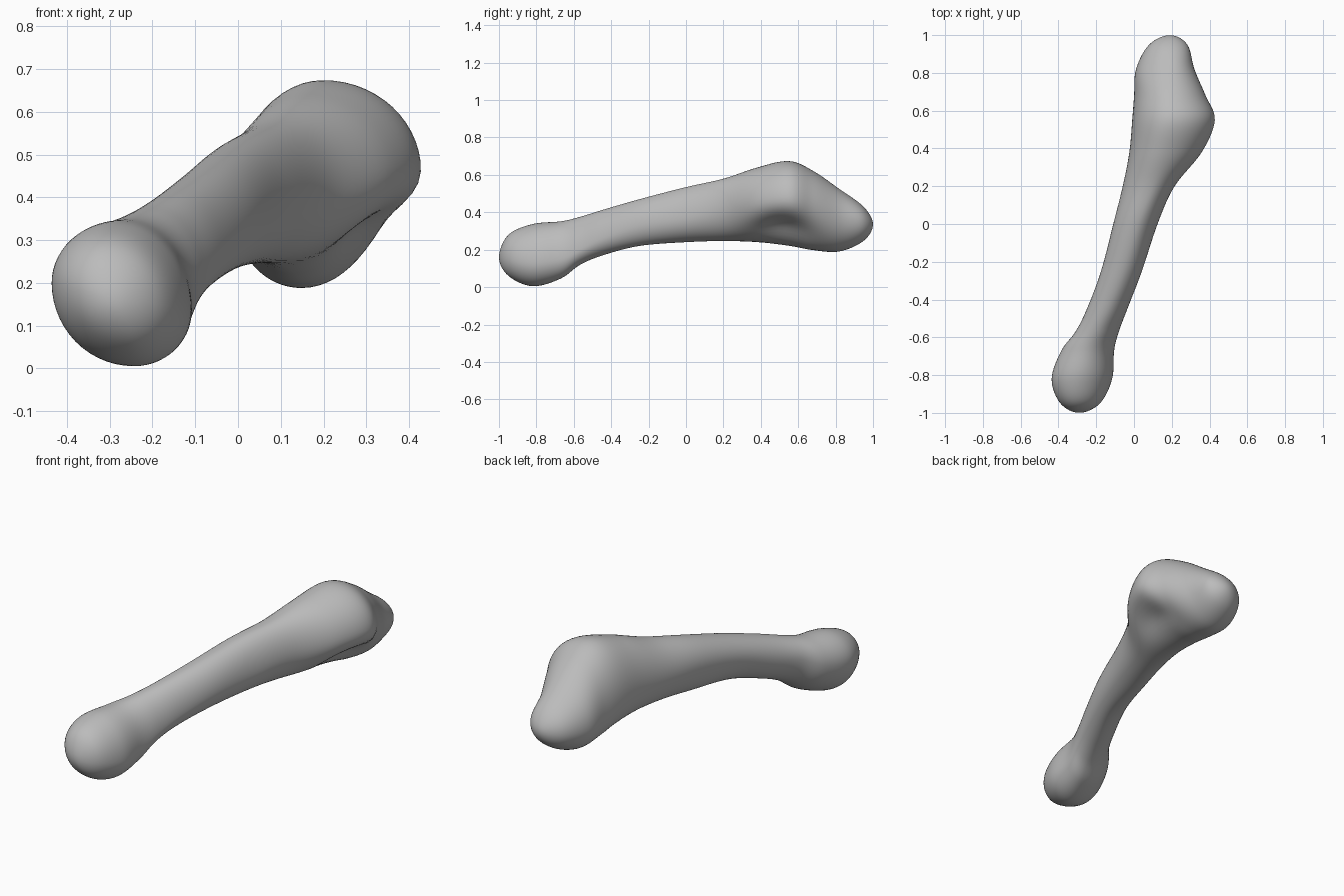
import bpy
import bmesh
from math import sin, cos, pi, exp

STEPS_ALONG = 8      # rings between two sections
STEPS_QUARTER = 14   # points per quarter of a ring

default_cube = bpy.data.objects.get("Cube")
if default_cube:
    bpy.data.objects.remove(default_cube, do_unlink=True)


def section(y, left, right, top, bottom):
    """A cross-section given by its four extreme (x, z) points."""
    return [y, *left, *right, *top, *bottom]


def tip(y, point):
    """A section shrunk to one point that closes an end."""
    return section(y, point, point, point, point)


def mirrored(row):
    """Swap opposite extremes, so the surface turns over roundly at a tip."""
    y, lx, lz, rx, rz, tx, tz, bx, bz = row
    return [y, rx, rz, lx, lz, bx, bz, tx, tz]


def spline(a, b, c, d, t):
    """Smooth interpolation from b to c."""
    return [0.5 * (2 * q + (r - p) * t + (2 * p - 5 * q + 4 * r - s) * t * t
                   + (3 * q - p - 3 * r + s) * t ** 3)
            for p, q, r, s in zip(a, b, c, d)]


def ring_points(row):
    """Join the four extremes with elliptical quarters."""
    y, lx, lz, rx, rz, tx, tz, bx, bz = row
    hollow = 0.25 * exp(-((y - 0.52) / 0.17) ** 2)  # undercut below the head
    quarters = [
        ((rx, rz), (tx, tz), 0),
        ((lx, lz), (tx, tz), 0),
        ((lx, lz), (bx, bz), 0),
        ((rx, rz), (bx, bz), hollow),
    ]
    points = []
    for index, (side, pole, dent) in enumerate(quarters):
        for step in range(STEPS_QUARTER):
            angle = 0.5 * pi * step / STEPS_QUARTER
            if index % 2:
                angle = 0.5 * pi - angle
            pull = 1 - dent * sin(2 * angle) ** 2
            x = pole[0] + (side[0] - pole[0]) * cos(angle) * pull
            z = side[1] + (pole[1] - side[1]) * sin(angle) * pull
            points.append((x, y, z))
    return points


# Sections from the front knuckle, along the shaft, to the rear head
sections = [
    tip(-1, (-.29, .16)),
    section(-.95, left=(-.39, .19), right=(-.18, .15), top=(-.3, .28), bottom=(-.26, .06)),
    section(-.82, left=(-.437, .2), right=(-.115, .13), top=(-.29, .338), bottom=(-.245, .004)),
    section(-.67, left=(-.385, .22), right=(-.105, .15), top=(-.25, .352), bottom=(-.2, .045)),
    section(-.57, left=(-.31, .27), right=(-.08, .2), top=(-.2, .375), bottom=(-.17, .117)),
    section(-.45, left=(-.25, .3), right=(-.035, .26), top=(-.14, .412), bottom=(-.13, .168)),
    section(-.25, left=(-.175, .36), right=(.042, .33), top=(-.06, .47), bottom=(-.05, .22)),
    section(0, left=(-.11, .4), right=(.125, .37), top=(.02, .535), bottom=(0, .24)),
    section(.2, left=(-.06, .4), right=(.215, .42), top=(.1, .58), bottom=(.06, .246)),
    section(.38, left=(-.025, .4), right=(.36, .45), top=(.16, .64), bottom=(.1, .24)),
    section(.55, left=(-.01, .38), right=(.43, .46), top=(.2, .675), bottom=(.13, .22)),
    section(.68, left=(0, .34), right=(.38, .44), top=(.2, .622), bottom=(.15, .197)),
    section(.82, left=(.01, .33), right=(.32, .38), top=(.2, .525), bottom=(.15, .19)),
    section(.95, left=(.08, .33), right=(.283, .35), top=(.195, .43), bottom=(.17, .247)),
    tip(1, (.19, .335)),
]

# Rings interpolated between the sections
padded = [mirrored(sections[1])] + sections + [mirrored(sections[-2])]
rows = []
for i in range(len(sections) - 1):
    for step in range(STEPS_ALONG):
        rows.append(spline(*padded[i:i + 4], step / STEPS_ALONG))

# Skin the rings into one closed surface
bm = bmesh.new()
first = bm.verts.new(ring_points(rows[0])[0])
last = bm.verts.new(ring_points(sections[-1])[0])
rings = [[bm.verts.new(p) for p in ring_points(row)] for row in rows[1:]]
count = len(rings[0])
for k in range(count):
    n = (k + 1) % count
    bm.faces.new((first, rings[0][k], rings[0][n]))
    bm.faces.new((last, rings[-1][n], rings[-1][k]))
    for near, far in zip(rings, rings[1:]):
        bm.faces.new((near[k], far[k], far[n], near[n]))
bmesh.ops.recalc_face_normals(bm, faces=bm.faces)
for face in bm.faces:
    face.smooth = True

mesh = bpy.data.meshes.new("bone")
bm.to_mesh(mesh)
bm.free()
bone = bpy.data.objects.new("bone", mesh)
bpy.context.collection.objects.link(bone)

# Plain grey material
grey = bpy.data.materials.new("plain_grey")
grey.use_nodes = True
colour = (0.5, 0.5, 0.5, 1)
grey.diffuse_color = colour
grey.node_tree.nodes["Principled BSDF"].inputs["Base Color"].default_value = colour
mesh.materials.append(grey)

# Relax the skin slightly
relax = bone.modifiers.new("relax", 'SMOOTH')
relax.factor = 0.5
relax.iterations = 4
